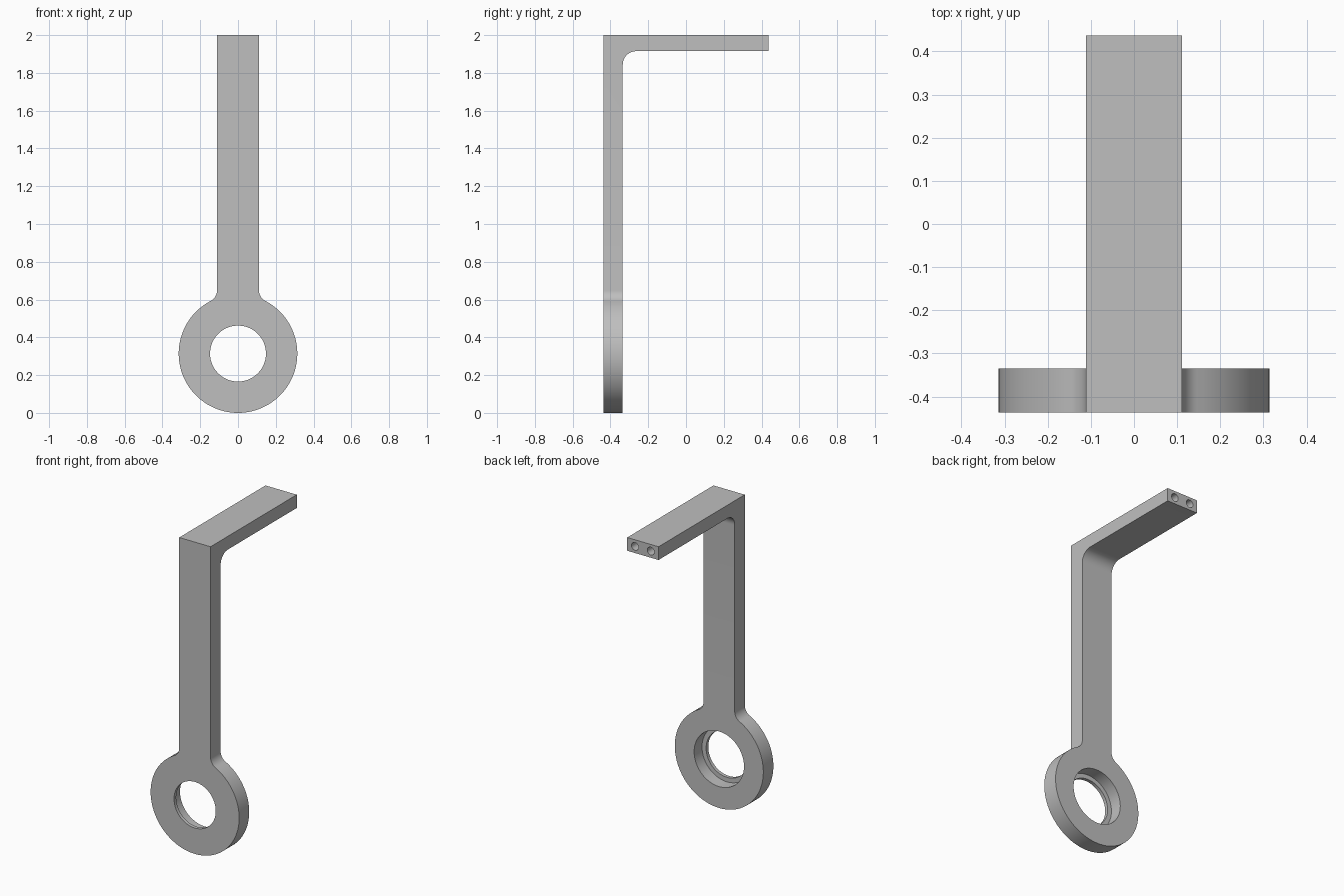
import bpy
import bmesh
from math import atan2, cos, sin, pi, sqrt, radians
from mathutils import Matrix, Vector

cube = bpy.data.objects.get("Cube")
if cube:
    bpy.data.objects.remove(cube, do_unlink=True)

# Main dimensions
RING_R, HOLE_R, BORE_R = 0.314, 0.148, 0.177
HALF_W, NECK_R, ELBOW_R = 0.111, 0.065, 0.072
FRONT, BACK, END = -0.437, -0.335, 0.437
TOP, ARM_BOTTOM = 2.0, 1.915

grey = bpy.data.materials.new("plain grey")
grey.use_nodes = True
colour = (0.52, 0.52, 0.52, 1)
grey.diffuse_color = colour
grey.node_tree.nodes["Principled BSDF"].inputs["Base Color"].default_value = colour


def arc(cx, cz, r, a0, a1, n):
    return [(cx + r * cos(a0 + (a1 - a0) * i / n),
             cz + r * sin(a0 + (a1 - a0) * i / n)) for i in range(n + 1)]


def finish(bm, name):
    bmesh.ops.recalc_face_normals(bm, faces=bm.faces[:])
    mesh = bpy.data.meshes.new(name)
    bm.to_mesh(mesh)
    bm.free()
    mesh.materials.append(grey)
    obj = bpy.data.objects.new(name, mesh)
    bpy.context.collection.objects.link(obj)
    return obj


def prism(name, points, start, vector):
    """Extrude a closed profile; start maps each 2D point to 3D."""
    bm = bmesh.new()
    face = bm.faces.new([bm.verts.new(start(p)) for p in points])
    moved = bmesh.ops.extrude_face_region(bm, geom=[face])["geom"]
    bmesh.ops.translate(bm, vec=Vector(vector),
                        verts=[v for v in moved if isinstance(v, bmesh.types.BMVert)])
    return finish(bm, name)


def rod(name, x, z, r, y0, y1, sides):
    """Cylinder along y."""
    bm = bmesh.new()
    place = Matrix.Translation((x, (y0 + y1) / 2, z)) @ Matrix.Rotation(pi / 2, 4, "X")
    bmesh.ops.create_cone(bm, cap_ends=True, segments=sides, radius1=r,
                          radius2=r, depth=y1 - y0, matrix=place)
    return finish(bm, name)


def boolean(obj, tool, operation):
    tool.hide_render = True
    mod = obj.modifiers.new(operation.lower(), "BOOLEAN")
    mod.operation, mod.object, mod.solver = operation, tool, "EXACT"
    bpy.context.view_layer.objects.active = obj
    bpy.ops.object.modifier_apply(modifier=mod.name)
    bpy.data.objects.remove(tool, do_unlink=True)


# Side profile: upright, rounded inner elbow and horizontal arm
side = [(FRONT, -0.1), (BACK, -0.1)]
side += arc(BACK + ELBOW_R, ARM_BOTTOM - ELBOW_R, ELBOW_R, pi, pi / 2, 12)
side += [(END, ARM_BOTTOM), (END, TOP), (FRONT, TOP)]
bracket = prism("bracket", side, lambda p: (-0.5, p[0], p[1]), (1, 0, 0))

# Front outline: ring, filleted neck and straight shaft
neck_x = HALF_W + NECK_R
neck_h = sqrt((RING_R + NECK_R) ** 2 - neck_x ** 2)
touch = atan2(neck_h, neck_x)
neck = arc(neck_x, RING_R + neck_h, NECK_R, touch + pi, pi, 10)
outline = arc(0, RING_R, RING_R, pi - touch - 2 * pi, touch, 96)
outline += neck[1:] + [(HALF_W, TOP + 0.1), (-HALF_W, TOP + 0.1)]
outline += [(-x, z) for x, z in reversed(neck[1:])]
shape = prism("outline_cutter", outline, lambda p: (p[0], -0.6, p[1]), (0, 1.2, 0))
boolean(bracket, shape, "INTERSECT")

# Through hole and wider counterbore from the back
boolean(bracket, rod("hole_cutter", 0, RING_R, HOLE_R, FRONT - 0.1, BACK + 0.1, 96), "DIFFERENCE")
boolean(bracket, rod("bore_cutter", 0, RING_R, BORE_R, FRONT + 0.022, BACK + 0.1, 96), "DIFFERENCE")

# Two screw holes in the end of the arm
for sx in (-1, 1):
    boolean(bracket, rod("screw_cutter", sx * 0.056, (TOP + ARM_BOTTOM) / 2,
                         0.025, END - 0.15, END + 0.1, 32), "DIFFERENCE")

# Smooth curved walls, crisp edges
bpy.ops.object.select_all(action="DESELECT")
bracket.select_set(True)
bpy.context.view_layer.objects.active = bracket
bpy.ops.object.shade_smooth_by_angle(angle=radians(30))
